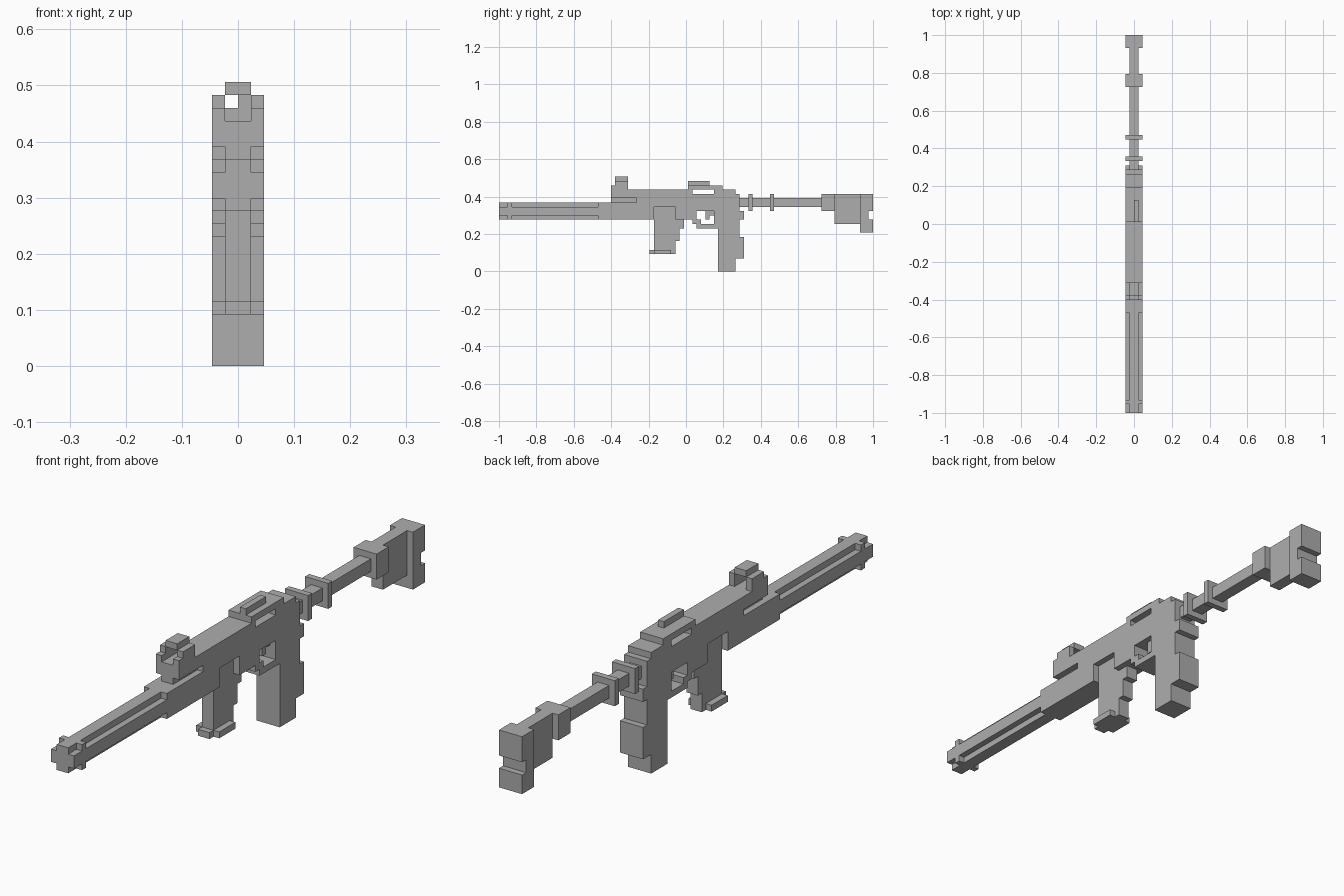
import bpy
import bmesh

cube = bpy.data.objects.get("Cube")
if cube:
    bpy.data.objects.remove(cube)

U = 2 / 87  # size of one grid block

grey = bpy.data.materials.new("plain_grey")
grey.use_nodes = True
COLOR = (0.42, 0.42, 0.42, 1)
grey.diffuse_color = COLOR
grey.node_tree.nodes["Principled BSDF"].inputs["Base Color"].default_value = COLOR


def extrude(name, profile, x0=-2, x1=2):
    """Extrude a side profile of (length, height) block steps from x0 to x1."""
    bm = bmesh.new()
    verts = [bm.verts.new((x0 * U, j * U - 1, z * U)) for j, z in profile]
    face = bm.faces.new(verts)
    side = bmesh.ops.extrude_face_region(bm, geom=[face])
    moved = [v for v in side["geom"] if isinstance(v, bmesh.types.BMVert)]
    bmesh.ops.translate(bm, verts=moved, vec=((x1 - x0) * U, 0, 0))
    bmesh.ops.recalc_face_normals(bm, faces=bm.faces)
    mesh = bpy.data.meshes.new(name)
    bm.to_mesh(mesh)
    bm.free()
    mesh.materials.append(grey)
    obj = bpy.data.objects.new(name, mesh)
    bpy.context.scene.collection.objects.link(obj)
    return obj


def box(name, j0, j1, z0, z1, x0=-2, x1=2):
    return extrude(name, [(j0, z0), (j1, z0), (j1, z1), (j0, z1)], x0, x1)


def cut(obj, cutters):
    """Subtract the cutters from the object, then remove them."""
    for c in cutters:
        c.hide_render = True
        mod = obj.modifiers.new("cut", 'BOOLEAN')
        mod.operation = 'DIFFERENCE'
        mod.solver = 'EXACT'
        mod.object = c
    graph = bpy.context.evaluated_depsgraph_get()
    mesh = bpy.data.meshes.new_from_object(obj.evaluated_get(graph))
    obj.modifiers.clear()
    obj.data = mesh
    for c in cutters:
        bpy.data.objects.remove(c)


# Main body with trigger guard
receiver = extrude("receiver", [
    (23, 12), (45, 12), (45, 11), (46, 11), (46, 10), (56, 10), (56, 12),
    (57, 12), (57, 14), (56, 14), (56, 18), (55, 18), (55, 19), (52, 19),
    (52, 20), (44, 20), (44, 19), (26, 19), (26, 16), (23, 16)])
cutters = [
    box("rail_slot", 45, 50, 18, 19, -3, 3),
    extrude("guard_hole", [(46, 14), (50, 14), (50, 11), (47, 11),
                           (47, 12), (46, 12)], -3, 3),
]
for a, b in ((-3, -1), (1, 3)):
    cutters.append(box("front_notch", 25, 32, 16, 17, a, b))
    cutters.append(box("foregrip_pocket", 36, 41, 11, 15, a, b))
cut(receiver, cutters)

box("top_rail", 44, 49, 20, 21, 0, 1)
extrude("trigger", [(48, 14), (50, 14), (50, 13), (49, 13), (49, 12), (48, 12)], -1, 1)

# Rear grip
extrude("rear_grip", [(51, 0), (55, 0), (55, 3), (57, 3), (57, 8), (56, 8),
                      (56, 10), (51, 10)])

# Front grip with a stepped foot
extrude("front_grip", [(36, 5), (41, 5), (41, 7), (42, 7), (42, 10), (43, 10),
                       (43, 12), (36, 12)], -1, 1)
box("grip_foot_long", 35, 41, 4, 5, -1, 1)
for name, a, b in (("right", -2, -1), ("left", 1, 2)):
    box("grip_foot_" + name, 36, 40, 4, 5, a, b)

# Front barrel with cut corners and a square collar
box("barrel_core", 0, 23, 12, 16, -1, 1)
for name, a, b in (("right", -2, -1), ("left", 1, 2)):
    box("barrel_side_" + name, 0, 23, 13, 15, a, b)
    for z in (12, 15):
        box("barrel_collar_" + name, 2, 3, z, z + 1, a, b)
    # Sight posts
    extrude("sight_post_" + name, [(26, 19), (30, 19), (30, 21), (27, 21),
                                   (27, 20), (26, 20)], a, b)
box("sight_cap", 27, 30, 21, 22, -1, 1)

# Rear tube, rings and end block
box("rear_tube", 56, 75, 15, 17, -1, 1)
for j in (58, 63):
    box("tube_ring", j, j + 1, 14, 18)
box("stock_collar", 75, 78, 14, 18)
box("stock_web", 78, 84, 11, 18, -1, 1)
extrude("stock_plate", [(84, 9), (87, 9), (87, 12), (86, 12), (86, 14),
                        (87, 14), (87, 18), (84, 18)])
